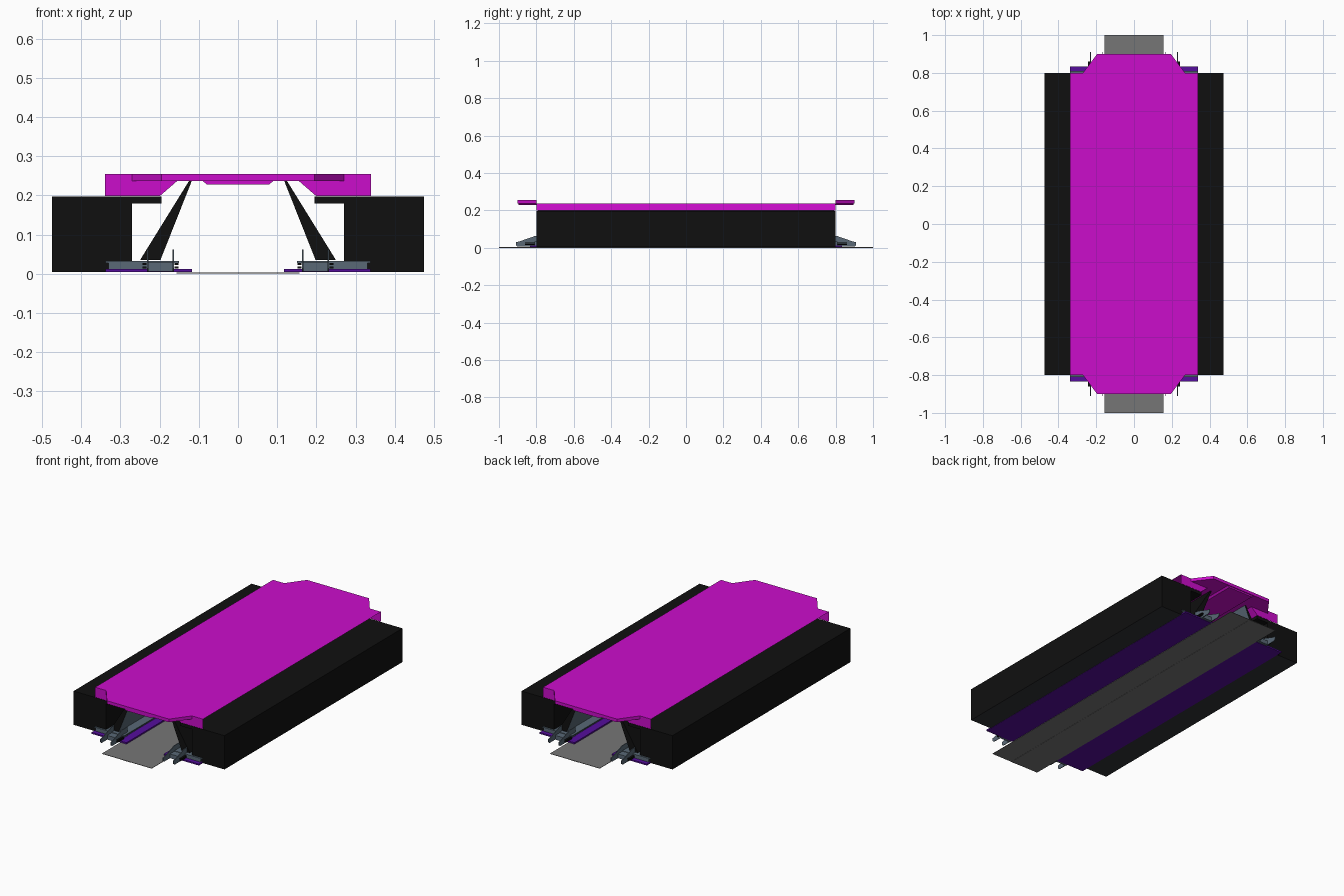
import bpy, bmesh

if "Cube" in bpy.data.objects:
    bpy.data.objects.remove(bpy.data.objects["Cube"])


def material(name, r, g, b):
    m = bpy.data.materials.new(name)
    m.diffuse_color = (r, g, b, 1)
    m.use_nodes = True
    m.node_tree.nodes["Principled BSDF"].inputs["Base Color"].default_value = m.diffuse_color
    return m


MAGENTA = material("magenta", 0.60, 0.004, 0.60)
PURPLE = material("purple", 0.09, 0.004, 0.33)
SLATE = material("slate", 0.10, 0.14, 0.18)
GREY = material("grey", 0.18, 0.18, 0.18)
BLACK = material("black", 0.005, 0.005, 0.005)
DARK = material("dark grey", 0.03, 0.032, 0.037)


def finish(name, bm, mats, mirror=True, rule=None):
    """Turn a bmesh into an object, optionally mirrored in x."""
    bmesh.ops.remove_doubles(bm, verts=bm.verts, dist=1e-5)
    bmesh.ops.recalc_face_normals(bm, faces=bm.faces)
    if rule:
        for f in bm.faces:
            f.material_index = rule(f)
    me = bpy.data.meshes.new(name)
    bm.to_mesh(me)
    bm.free()
    for m in mats:
        me.materials.append(m)
    ob = bpy.data.objects.new(name, me)
    bpy.context.collection.objects.link(ob)
    if mirror:
        ob.modifiers.new("mirror", "MIRROR").use_axis[0] = True
        ob.modifiers["mirror"].use_mirror_merge = False
    return ob


def prism(bm, points, offset):
    """Closed prism from 3D outline points moved by offset."""
    a = [bm.verts.new(p) for p in points]
    b = [bm.verts.new([p[i] + offset[i] for i in range(3)]) for p in points]
    bm.faces.new(a)
    bm.faces.new(b[::-1])
    for i in range(len(a)):
        j = (i + 1) % len(a)
        bm.faces.new((a[i], b[i], b[j], a[j]))


def along_y(name, profile, half, mats, mirror=True, rule=None):
    """Extrude an (x, z) profile along y from -half to half."""
    bm = bmesh.new()
    prism(bm, [(x, -half, z) for x, z in profile], (0, 2 * half, 0))
    return finish(name, bm, mats, mirror, rule)


def rect(x0, x1, z0, z1):
    return [(x0, z0), (x1, z0), (x1, z1), (x0, z1)]


def face(bm, pts):
    bm.faces.new([bm.verts.new(p) for p in pts])


# Deck: flat top with tapered end tabs, open along its long sides
TOP, MID, LOW = 0.255, 0.237, 0.198
bm = bmesh.new()
plan = [(0.34, -0.8), (0.34, 0.8), (0.27, 0.8), (0.195, 0.9)]
outline = plan + [(-x, y) for x, y in plan[::-1]]
outline = [(0.195, -0.9), (0.27, -0.8)] + outline + [(-0.27, -0.8), (-0.195, -0.9)]
face(bm, [(x, y, TOP) for x, y in outline])
for s in (1, -1):
    # tab walls and tab underside
    tab = [(0.27, 0.8), (0.195, 0.9), (-0.195, 0.9), (-0.27, 0.8)]
    face(bm, [(x, y * s, MID) for x, y in tab])
    for (xa, ya), (xb, yb) in zip(tab, tab[1:]):
        face(bm, [(xa, ya * s, MID), (xb, yb * s, MID),
                  (xb, yb * s, TOP), (xa, ya * s, TOP)])
    # end faces beside and below the tab
    for m in (1, -1):
        face(bm, [(x * m, 0.8 * s, z) for x, z in
                  ((0.34, LOW), (0.2, LOW), (0.155, MID), (0.27, MID),
                   (0.27, TOP), (0.34, TOP))])
# long underside: sloped flanks and flat middle
under = [(-0.2, LOW), (-0.155, MID), (0.155, MID), (0.2, LOW)]
for (xa, za), (xb, zb) in zip(under, under[1:]):
    face(bm, [(xa, -0.8, za), (xb, -0.8, zb), (xb, 0.8, zb), (xa, 0.8, za)])
deck = finish("deck", bm, [MAGENTA], mirror=False)

# Shallow keel under the deck
along_y("deck_keel", [(-0.09, MID), (-0.08, 0.228), (0.08, 0.228), (0.09, MID)],
        0.895, [MAGENTA], mirror=False)

# Black side housings with an inward shelf; underside is dark grey
along_y("side_housing",
        [(0.27, 0.005), (0.475, 0.005), (0.475, 0.197), (0.195, 0.197),
         (0.195, 0.179), (0.27, 0.179)], 0.8, [BLACK, DARK],
        rule=lambda f: int(f.calc_center_median().z < 0.01))

# Sloping support walls: black with a slate inner face
along_y("support_wall",
        [(0.118, MID), (0.125, MID), (0.25, 0.035), (0.198, 0.035)], 0.79,
        [BLACK, SLATE],
        rule=lambda f: int(f.normal.x < -0.5))

# Thin floor plate with a slightly lower centre strip
along_y("floor_plate", rect(-0.157, 0.157, 0.001, 0.003), 1.0, [GREY], mirror=False)
along_y("floor_centre", rect(-0.025, 0.025, 0.0, 0.001), 1.0, [GREY], mirror=False)

# Purple base strips
along_y("base_strip", rect(0.118, 0.338, 0.004, 0.012), 0.835, [PURPLE])

# Slate rails: outer I-shaped rail and the inner tray
along_y("outer_rail_web", rect(0.23, 0.33, 0.012, 0.028), 0.81, [SLATE])
along_y("outer_rail_cap", rect(0.15, 0.338, 0.028, 0.033), 0.81, [SLATE])
along_y("inner_tray", rect(0.165, 0.23, 0.006, 0.03), 0.85, [SLATE])

# Upright bracket plates projecting at both ends
bm = bmesh.new()
for s in (1, -1):
    for x in (0.163, 0.228):
        prism(bm, [(x, y * s, z) for y, z in
                   ((0.76, 0.006), (0.9, 0.006), (0.91, 0.014), (0.91, 0.03),
                    (0.89, 0.034), (0.81, 0.062), (0.76, 0.062))], (0.004, 0, 0))
finish("end_bracket", bm, [SLATE])

# Small black clips on the rail ends
bm = bmesh.new()
for s in (1, -1):
    for x in (0.152, 0.234):
        for z in (0.014, 0.022):
            prism(bm, [(x, 0.81 * s, z), (x + 0.01, 0.81 * s, z),
                       (x + 0.01, 0.81 * s, z + 0.005), (x, 0.81 * s, z + 0.005)],
                  (0, 0.05 * s, 0))
finish("rail_clip", bm, [BLACK])
